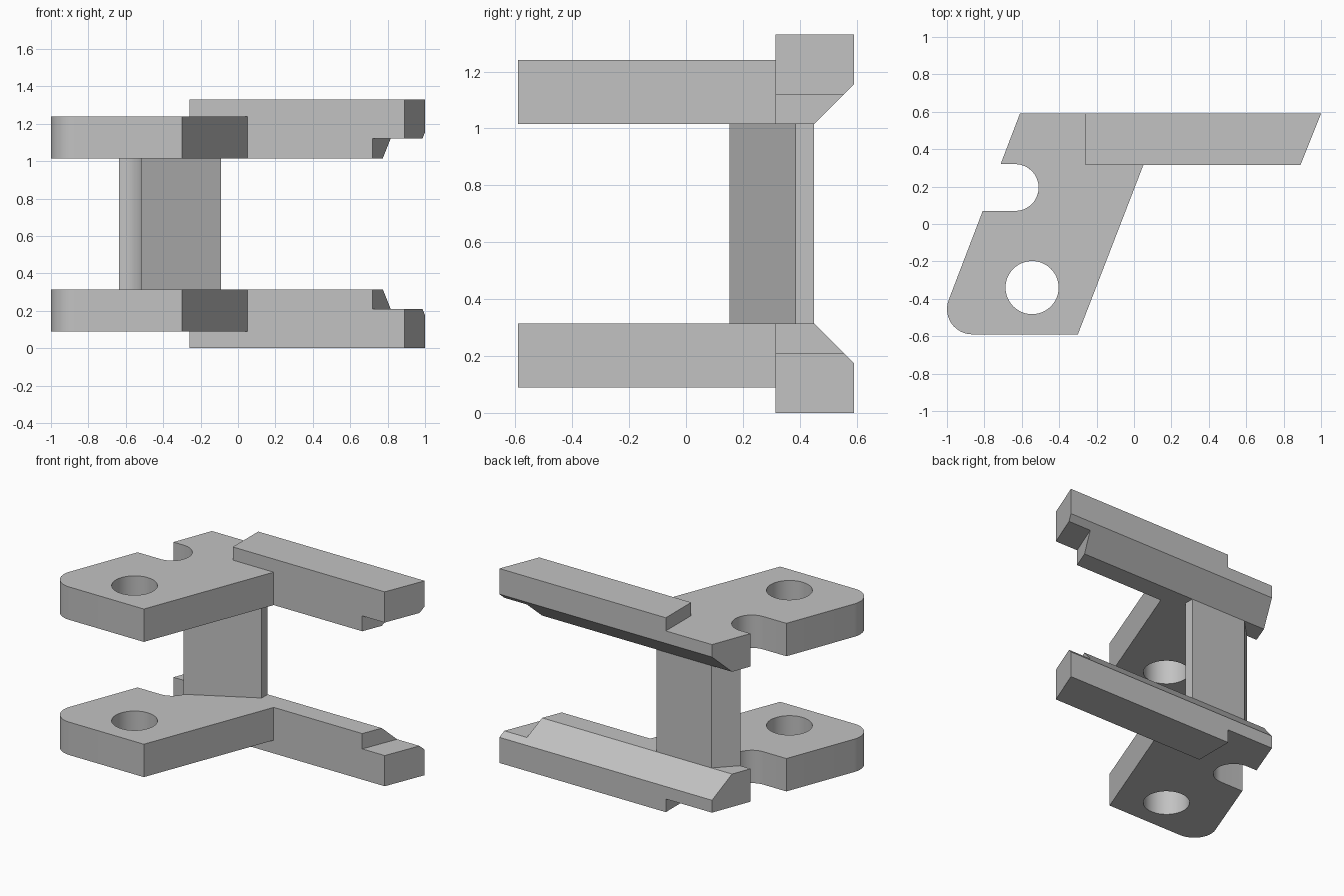
import bpy
import bmesh
from math import cos, sin, radians
from mathutils import Vector

cube = bpy.data.objects.get("Cube")
if cube:
    bpy.data.objects.remove(cube, do_unlink=True)

grey = bpy.data.materials.new("plain grey")
grey.use_nodes = True
grey.diffuse_color = (0.54, 0.54, 0.54, 1)
grey.node_tree.nodes["Principled BSDF"].inputs["Base Color"].default_value = grey.diffuse_color

HEIGHT = 1.33
INNER = 0.315      # inner face of the lower bracket
FRONT, BACK = 0.315, 0.59
NOTCH = (-0.635, 0.195, 0.125)


def arc(cx, cy, r, start, end, steps):
    angles = [radians(start + (end - start) * i / steps) for i in range(steps + 1)]
    return [(cx + r * cos(a), cy + r * sin(a)) for a in angles]


def prism(name, outline, low, high, along_x=False):
    """Extrude an xy outline along z, or a yz outline along x."""
    bm = bmesh.new()
    place = (lambda p: (low, *p)) if along_x else (lambda p: (*p, low))
    face = bm.faces.new([bm.verts.new(place(p)) for p in outline])
    grown = bmesh.ops.extrude_face_region(bm, geom=[face])
    shift = Vector((high - low, 0, 0)) if along_x else Vector((0, 0, high - low))
    bmesh.ops.translate(bm, vec=shift,
                        verts=[v for v in grown["geom"] if isinstance(v, bmesh.types.BMVert)])
    bmesh.ops.recalc_face_normals(bm, faces=bm.faces)
    mesh = bpy.data.meshes.new(name)
    bm.to_mesh(mesh)
    bm.free()
    mesh.materials.append(grey)
    obj = bpy.data.objects.new(name, mesh)
    bpy.context.collection.objects.link(obj)
    return obj


def select(obj):
    bpy.ops.object.select_all(action="DESELECT")
    obj.select_set(True)
    bpy.context.view_layer.objects.active = obj


def combine(target, tool, operation):
    tool.hide_render = True
    mod = target.modifiers.new(operation.lower(), "BOOLEAN")
    mod.operation, mod.solver, mod.object = operation, "EXACT", tool
    select(target)
    bpy.ops.object.modifier_apply(modifier=mod.name)
    bpy.data.objects.remove(tool, do_unlink=True)


# Slanted plate with one rounded corner
plate = [(-0.3, -0.59), (0.05, FRONT), (0.05, BACK), (-0.61, BACK)]
plate += arc(-0.865, -0.455, 0.135, 158.7, 270, 12)
bracket = prism("lower_bracket", plate, 0.09, INNER)

# Long arm with a slanted tip
arm = [(-0.26, FRONT), (0.89, FRONT), (1, BACK), (-0.26, BACK)]
combine(bracket, prism("arm", arm, 0, INNER), "UNION")

# Round hole, open side notch, back bevel and stepped tip
hole = arc(-0.545, -0.34, 0.142, 0, 360, 48)[:-1]
notch = arc(*NOTCH, -90, 90, 24) + [(-1.2, 0.32), (-1.2, 0.07)]
bevel = [(0.43, 0.335), (0.61, 0.155), (0.61, 0.335)]
step = [(0.7, 0.265), (1.2, 0.265), (1.2, 0.64), (0.85, 0.64)]
combine(bracket, prism("hole_cutter", hole, -0.1, 0.5), "DIFFERENCE")
combine(bracket, prism("notch_cutter", notch, -0.1, 0.5), "DIFFERENCE")
combine(bracket, prism("bevel_cutter", bevel, -1.2, 1.2, True), "DIFFERENCE")
combine(bracket, prism("step_cutter", step, 0.21, 0.5), "DIFFERENCE")

# Upper bracket mirrors the lower one
mesh = bracket.data.copy()
for v in mesh.vertices:
    v.co.z = HEIGHT - v.co.z
mesh.flip_normals()
upper = bpy.data.objects.new("upper_bracket", mesh)
bpy.context.collection.objects.link(upper)

# Column between the brackets, hollowed to follow the notch
web = [(-0.09, 0.385), (-0.09, 0.45), (-0.507, 0.45)]
web += arc(*NOTCH, 90, -20, 16)
column = prism("column", web, INNER, HEIGHT - INNER)

for obj in (bracket, upper, column):
    select(obj)
    bpy.ops.object.shade_smooth_by_angle(angle=radians(25))
